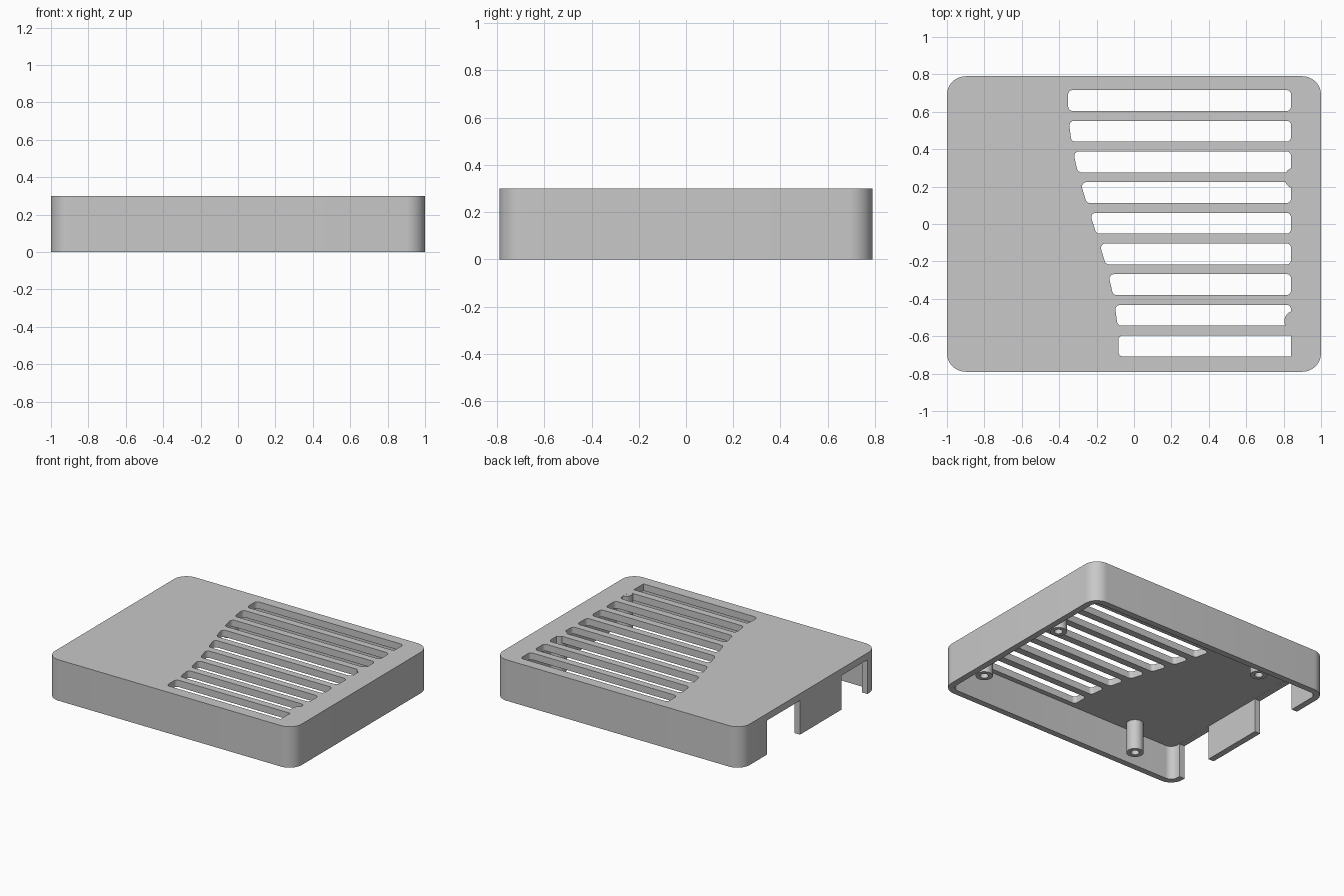
import bpy
import bmesh
import math
from mathutils import Vector, Matrix

if "Cube" in bpy.data.objects:
    bpy.data.objects.remove(bpy.data.objects["Cube"], do_unlink=True)

WALL, CEILING, HEIGHT = 0.045, 0.25, 0.3
HALF_X, HALF_Y = 1.0, 0.79

grey = bpy.data.materials.new("light_grey_plastic")
grey.use_nodes = True
grey.diffuse_color = (0.58, 0.58, 0.58, 1)
grey.node_tree.nodes["Principled BSDF"].inputs["Base Color"].default_value = grey.diffuse_color


def rounded(points, radii, steps):
    """Counter-clockwise polygon with an arc in place of every corner."""
    pts = [Vector(p) for p in points]
    out = []
    for i, p in enumerate(pts):
        r = radii[i]
        if r == 0:
            out.append(p)
            continue
        u = (pts[i - 1] - p).normalized()
        v = (pts[(i + 1) % len(pts)] - p).normalized()
        angle = u.angle(v)
        centre = p + (u + v).normalized() * r / math.sin(angle / 2)
        start = p + u * r / math.tan(angle / 2) - centre
        for k in range(steps + 1):
            out.append(centre + Matrix.Rotation((math.pi - angle) * k / steps, 2) @ start)
    return out


def box_outline(x0, x1, y0, y1):
    return [(x0, y0), (x1, y0), (x1, y1), (x0, y1)]


def prism(bm, outline, z0, z1):
    base = [bm.verts.new((p[0], p[1], z0)) for p in outline]
    top = [bm.verts.new((p[0], p[1], z1)) for p in outline]
    bm.faces.new(base[::-1])
    cap = bm.faces.new(top)
    for i in range(len(base)):
        j = (i + 1) % len(base)
        bm.faces.new((base[i], base[j], top[j], top[i]))
    return cap


def finish(bm, name):
    bmesh.ops.recalc_face_normals(bm, faces=bm.faces[:])
    mesh = bpy.data.meshes.new(name)
    bm.to_mesh(mesh)
    bm.free()
    obj = bpy.data.objects.new(name, mesh)
    bpy.context.collection.objects.link(obj)
    mesh.materials.append(grey)
    return obj


def activate(obj):
    bpy.ops.object.select_all(action="DESELECT")
    obj.select_set(True)
    bpy.context.view_layer.objects.active = obj


def smooth(obj):
    activate(obj)
    bpy.ops.object.shade_smooth_by_angle(angle=math.radians(32))


def cut(obj, cutter):
    cutter.hide_render = True
    mod = obj.modifiers.new("cut", "BOOLEAN")
    mod.operation = "DIFFERENCE"
    mod.solver = "EXACT"
    mod.object = cutter
    activate(obj)
    bpy.ops.object.modifier_apply(modifier=mod.name)
    bpy.data.objects.remove(cutter, do_unlink=True)


# Lid body with rounded corners and a softened top rim
bm = bmesh.new()
cap = prism(bm, rounded(box_outline(-HALF_X, HALF_X, -HALF_Y, HALF_Y), [0.1] * 4, 12), 0, HEIGHT)
bmesh.ops.bevel(bm, geom=list(cap.edges), offset=0.012, segments=3, profile=0.5, affect="EDGES")
lid = finish(bm, "lid_shell")

# Hollow underside
bm = bmesh.new()
ix, iy = HALF_X - WALL, HALF_Y - WALL
prism(bm, rounded(box_outline(-ix, ix, -iy, iy), [0.055] * 4, 10), -0.1, CEILING)
cut(lid, finish(bm, "cavity_cutter"))


# Vent slots whose left ends follow a soft S curve
def slot_left(y):
    return -0.218 - 0.135 * math.sin(math.pi / 2 * max(-1, min(1, y / 0.66)))


bm = bmesh.new()
for i in range(9):
    y = 0.66 - 0.164 * i
    lo, hi = y - 0.056, y + 0.056
    end = 0.0 if i == 8 else 0.025
    corners = [(slot_left(lo), lo), (0.84, lo), (0.84, hi), (slot_left(hi), hi)]
    prism(bm, rounded(corners, [0.025, end, end, 0.025], 6), 0.2, 0.4)

# Two connector openings in the left-hand end wall
for y0, y1 in ((0.11, 0.49), (-0.67, -0.37)):
    prism(bm, box_outline(-1.1, -0.9, y0, y1), -0.1, CEILING - 0.0005)
cut(lid, finish(bm, "opening_cutter"))
smooth(lid)

# Hollow screw posts hanging from the ceiling
POST_R, HOLE_R, POST_Z, HOLE_TOP = 0.057, 0.028, 0.03, 0.22
profile = [(0, HOLE_TOP), (HOLE_R, HOLE_TOP), (HOLE_R, POST_Z),
           (POST_R, POST_Z), (POST_R, HEIGHT - 0.0005), (0, HEIGHT - 0.0005)]
posts = {"post_front_inner": (-0.56, -0.657), "post_back_inner": (-0.527, 0.66),
         "post_back_outer": (0.861, 0.246), "post_front_outer": (0.861, -0.52)}
for name, (x, y) in posts.items():
    bm = bmesh.new()
    verts = [bm.verts.new((r, 0, z)) for r, z in profile]
    edges = [bm.edges.new(pair) for pair in zip(verts, verts[1:])]
    bmesh.ops.spin(bm, geom=verts + edges, cent=(0, 0, 0), axis=(0, 0, 1),
                   angle=math.tau, steps=32, use_merge=False)
    bmesh.ops.remove_doubles(bm, verts=bm.verts[:], dist=0.0001)
    post = finish(bm, name)
    post.location = (x, y, 0)
    smooth(post)
